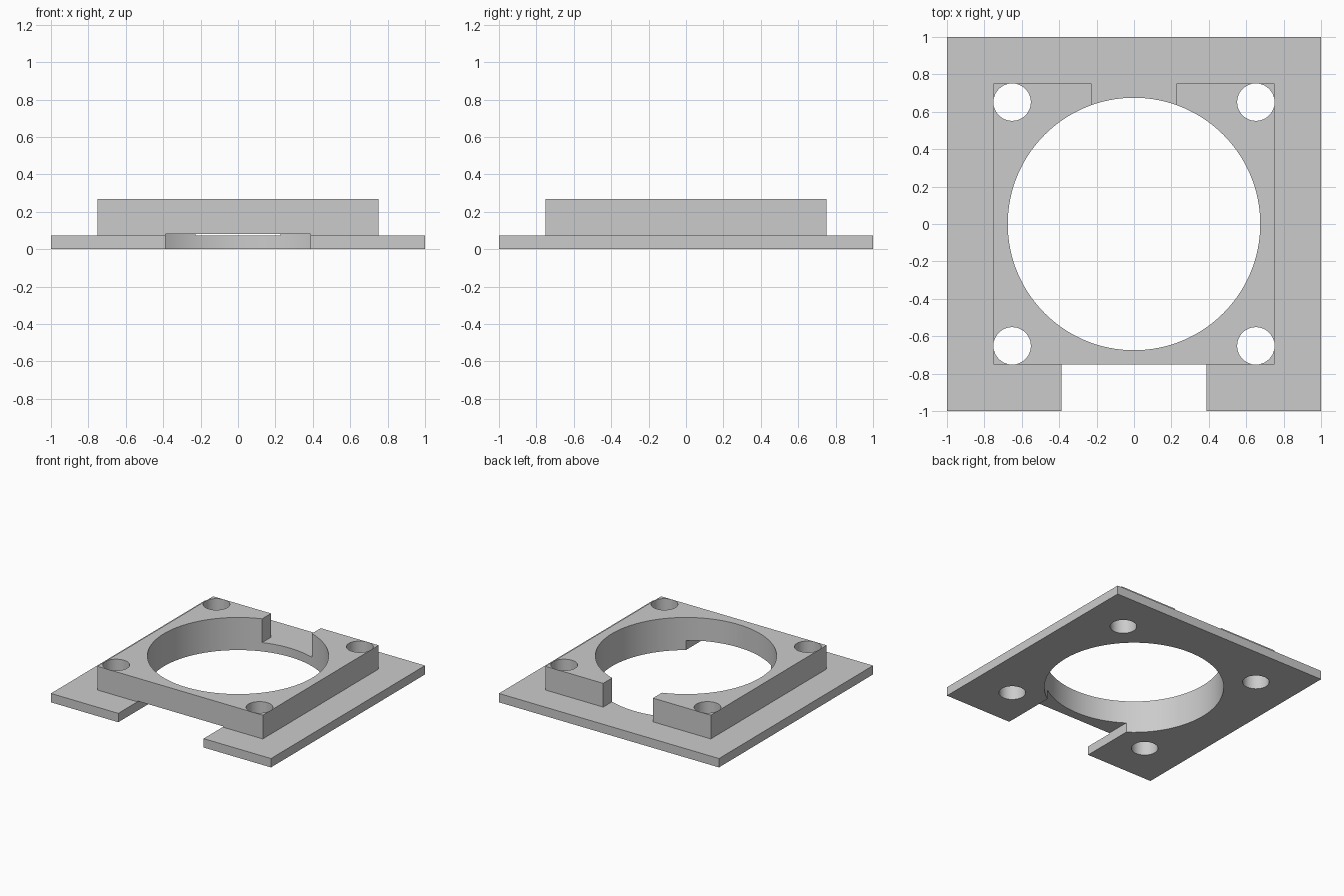
import bpy

if "Cube" in bpy.data.objects:
    bpy.data.objects.remove(bpy.data.objects["Cube"], do_unlink=True)

PLATE_TOP, BLOCK_TOP = 0.073, 0.268
BLOCK = 0.752      # half width of the raised block
BORE = 0.675       # radius of the central opening
HOLE = 0.1         # radius of the screw holes
HOLE_POS = 0.6515

grey = bpy.data.materials.new("grey")
grey.use_nodes = True
color = (0.6, 0.6, 0.6, 1)
grey.diffuse_color = color
grey.node_tree.nodes["Principled BSDF"].inputs["Base Color"].default_value = color


def box(name, x0, x1, y0, y1, z0, z1):
    bpy.ops.mesh.primitive_cube_add(
        size=1, location=((x0 + x1) / 2, (y0 + y1) / 2, (z0 + z1) / 2))
    ob = bpy.context.object
    ob.name = name
    ob.scale = (x1 - x0, y1 - y0, z1 - z0)
    bpy.ops.object.transform_apply(location=True, rotation=False, scale=True)
    return ob


def drill(name, x, y, radius, sides):
    bpy.ops.mesh.primitive_cylinder_add(
        vertices=sides, radius=radius, depth=1, location=(x, y, 0))
    ob = bpy.context.object
    ob.name = name
    ob.hide_render = True
    return ob


def combine(target, tool, operation):
    mod = target.modifiers.new(tool.name, "BOOLEAN")
    mod.operation = operation
    mod.solver = "EXACT"
    mod.object = tool
    bpy.context.view_layer.objects.active = target
    bpy.ops.object.modifier_apply(modifier=mod.name)
    bpy.data.objects.remove(tool, do_unlink=True)


# Flat flange with the raised square block
mount = box("mounting_plate", -1, 1, -1, 1, 0, PLATE_TOP)
combine(mount, box("raised_block", -BLOCK, BLOCK, -BLOCK, BLOCK, 0.03, BLOCK_TOP), "UNION")

# Central opening
combine(mount, drill("bore_cutter", 0, 0, BORE, 128), "DIFFERENCE")

# Slot through the back wall, down to the flange
combine(mount, box("back_slot_cutter", -0.226, 0.226, 0.3, 0.9, PLATE_TOP, 0.5), "DIFFERENCE")

# Low notch through the front edge, under the front wall
combine(mount, box("front_notch_cutter", -0.388, 0.388, -1.2, -0.3, -0.2, 0.08), "DIFFERENCE")

# Four corner screw holes
for sx in (-1, 1):
    for sy in (-1, 1):
        combine(mount, drill("screw_hole_cutter", sx * HOLE_POS, sy * HOLE_POS, HOLE, 48),
                "DIFFERENCE")

mount.data.materials.clear()
mount.data.materials.append(grey)
for poly in mount.data.polygons:
    poly.material_index = 0

bpy.ops.object.select_all(action="DESELECT")
mount.select_set(True)
bpy.context.view_layer.objects.active = mount
bpy.ops.object.shade_smooth_by_angle()
